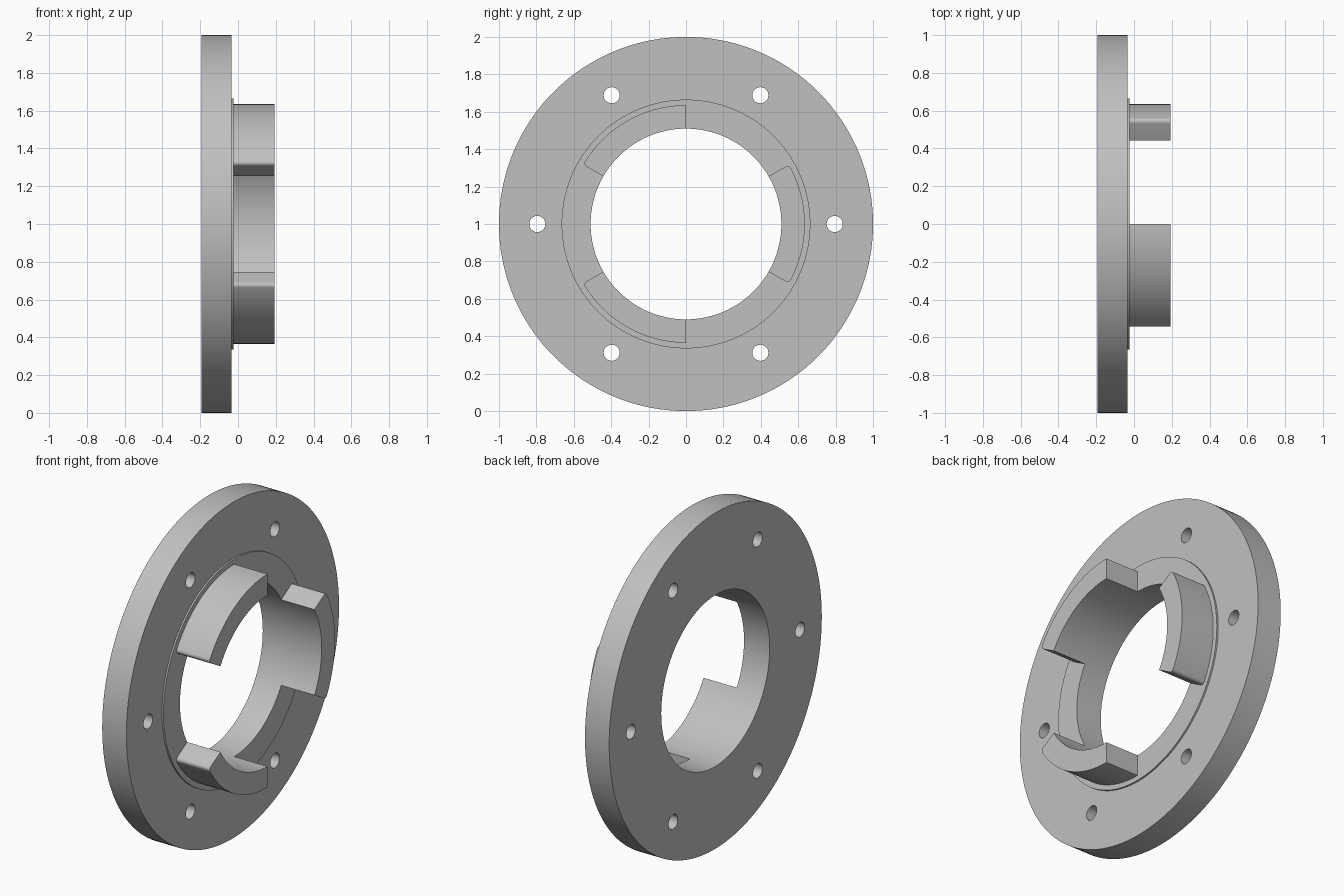
import bpy, bmesh
from math import radians, cos, sin, tau
from mathutils import Matrix, Vector

if "Cube" in bpy.data.objects:
    bpy.data.objects.remove(bpy.data.objects["Cube"], do_unlink=True)

BACK, FACE, STEP, TIP = -0.194, -0.035, -0.025, 0.194   # stations along x
BORE, CLAW_R, STEP_R, RIM = 0.51, 0.635, 0.665, 1.0     # radii
SEGMENTS = 180

# Single metal colour
metal = bpy.data.materials.new("grey metal")
metal.use_nodes = True
colour = (0.53, 0.53, 0.53, 1)
metal.diffuse_color = colour
metal.node_tree.nodes["Principled BSDF"].inputs["Base Color"].default_value = colour


def make(name, bm):
    bmesh.ops.recalc_face_normals(bm, faces=bm.faces)
    mesh = bpy.data.meshes.new(name)
    bm.to_mesh(mesh)
    bm.free()
    mesh.materials.append(metal)
    obj = bpy.data.objects.new(name, mesh)
    obj.location.z = RIM
    bpy.context.collection.objects.link(obj)
    return obj


def smooth(obj):
    bpy.ops.object.select_all(action="DESELECT")
    obj.select_set(True)
    bpy.context.view_layer.objects.active = obj
    bpy.ops.object.shade_smooth_by_angle(angle=radians(30))


def polar(radius, degrees, x=0):
    a = radians(degrees)
    return Vector((x, radius * cos(a), radius * sin(a)))


# Flange: stepped profile turned around the x axis
profile = [(BACK, BORE), (BACK, RIM), (FACE, RIM),
           (FACE, STEP_R), (STEP, STEP_R), (STEP, BORE)]
bm = bmesh.new()
rings = [[bm.verts.new(polar(r, 360 * i / SEGMENTS, x)) for i in range(SEGMENTS)]
         for x, r in profile]
for a, b in zip(rings, rings[1:] + rings[:1]):
    for i in range(SEGMENTS):
        j = (i + 1) % SEGMENTS
        bm.faces.new((a[i], a[j], b[j], b[i]))
flange = make("flange", bm)

# Six bolt holes
bm = bmesh.new()
for k in range(6):
    place = Matrix.Translation(polar(0.795, 60 * k, BACK)) @ Matrix.Rotation(tau / 4, 4, "Y")
    bmesh.ops.create_cone(bm, cap_ends=True, segments=40, radius1=0.043,
                          radius2=0.043, depth=1, matrix=place)
cutter = make("bolt_hole_cutter", bm)
cutter.hide_render = True
holes = flange.modifiers.new("bolt_holes", "BOOLEAN")
holes.operation = "DIFFERENCE"
holes.solver = "EXACT"
holes.object = cutter
bpy.context.view_layer.objects.active = flange
bpy.ops.object.modifier_apply(modifier="bolt_holes")
bpy.data.objects.remove(cutter, do_unlink=True)
smooth(flange)


# Claws: arc sectors with rounded outer corners at the chosen ends
def claw(name, start, end, rounded):
    bm = bmesh.new()
    steps = 30
    angles = [start + (end - start) * i / steps for i in range(steps + 1)]
    points = [polar(BORE, a, STEP) for a in angles]
    points += [polar(CLAW_R, a, STEP) for a in reversed(angles)]
    face = bm.faces.new([bm.verts.new(p) for p in points])
    top = bmesh.ops.extrude_face_region(bm, geom=[face])["geom"]
    bmesh.ops.translate(bm, vec=(TIP - STEP, 0, 0),
                        verts=[v for v in top if isinstance(v, bmesh.types.BMVert)])
    corners = [polar(CLAW_R, a) for a in rounded]
    edges = [e for e in bm.edges if abs(e.verts[0].co.x - e.verts[1].co.x) > 0.1
             and any((e.verts[0].co.yz - c.yz).length < 0.001 for c in corners)]
    bmesh.ops.bevel(bm, geom=edges, offset=0.02, segments=6, profile=0.5,
                    affect="EDGES", clamp_overlap=False)
    bmesh.ops.remove_doubles(bm, verts=bm.verts, dist=0.0005)
    smooth(make(name, bm))


claw("side_claw", -30, 30, (-30, 30))
claw("upper_claw", 90, 150, (150,))
claw("lower_claw", 210, 270, (210,))
